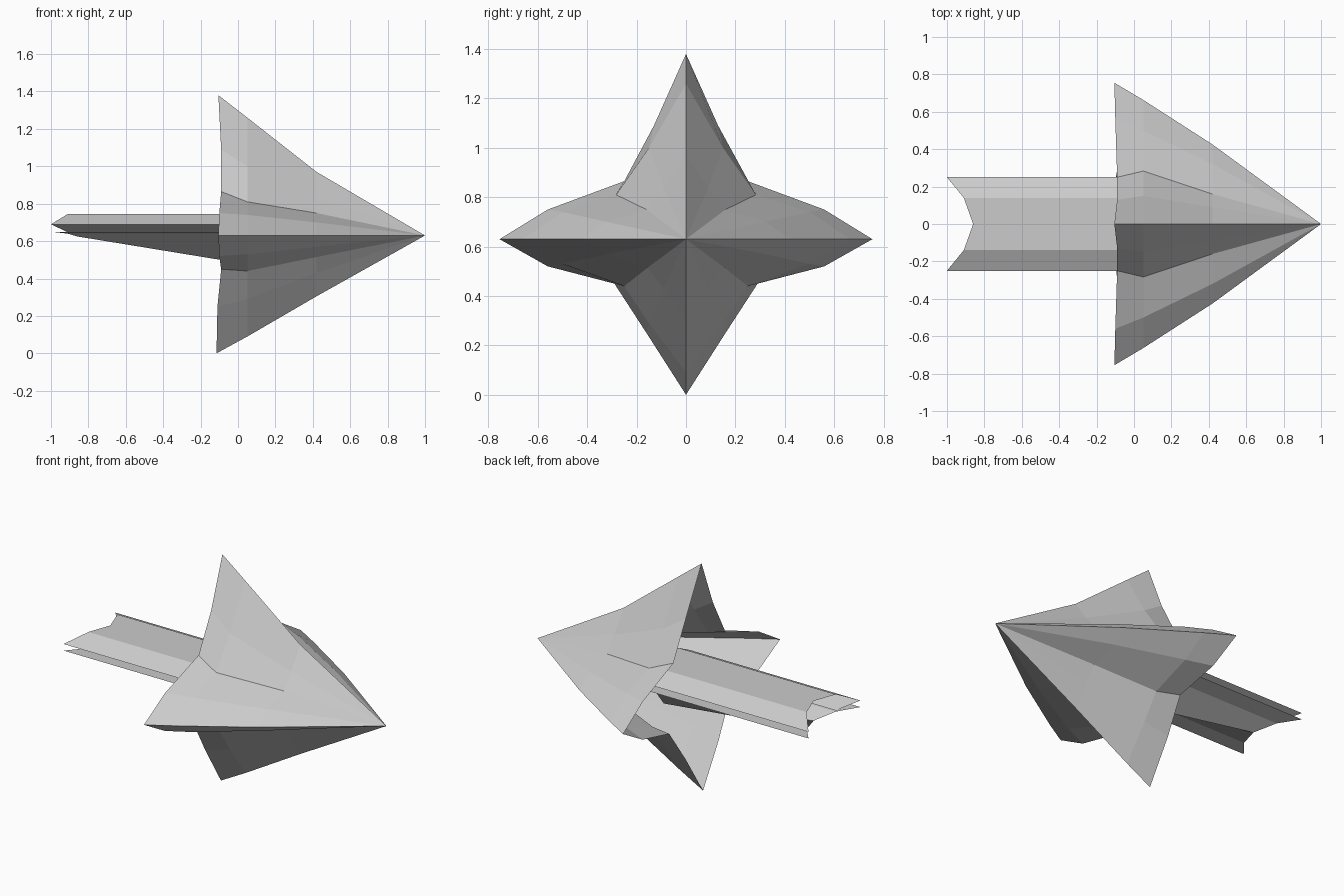
import bpy

if "Cube" in bpy.data.objects:
    bpy.data.objects.remove(bpy.data.objects["Cube"])

AXIS_Z = 0.63


def add_mesh(name, verts, faces):
    mesh = bpy.data.meshes.new(name)
    mesh.from_pydata(verts, [], faces)
    mesh.update()
    obj = bpy.data.objects.new(name, mesh)
    bpy.context.collection.objects.link(obj)
    return obj


def mirror_profile(half):
    """Close a half profile (running from y=0 to y=0) across the centre plane."""
    return half + [(p[0], -p[1], p[2]) for p in half[-2:0:-1]]


def bridge(a, b, n):
    return [(a + i, a + (i + 1) % n, b + (i + 1) % n, b + i) for i in range(n)]


# Arrow head: hollow four-pointed star shell tapering to a tip
base = [(0, .75), (.13, .46), (.25, .235), (.56, .12), (.755, 0),
        (.56, -.11), (.29, -.18), (.16, -.38), (0, -.63)]
base_x = [-.105, -.09, -.09, -.1, -.105, -.1, -.09, -.11, -.115]
shoulder = [(0, .63), (.15, .37), (.283, .18), (.50, .11), (.663, 0),
            (.50, -.10), (.25, -.19), (.15, -.34), (0, -.54)]
middle = [(0, .34), (.09, .21), (.16, .12), (.32, .07), (.425, 0),
          (.32, -.06), (.155, -.115), (.09, -.20), (0, -.325)]
stations = [(base, base_x), (shoulder, [.05] * 9), (middle, [.42] * 9)]
verts, faces = [], []
for profile, xs in stations:
    verts += mirror_profile([(x, y, z + AXIS_Z) for x, (y, z) in zip(xs, profile)])
n = len(verts) // 3
faces += bridge(0, n, n) + bridge(n, 2 * n, n)
verts.append((1, 0, AXIS_Z))
faces += [(2 * n + i, 2 * n + (i + 1) % n, 3 * n) for i in range(n)]
add_mesh("arrow_head", verts, faces)

# Tail: folded strip with a notched end and a deepening keel below
tail_end = mirror_profile([(-.86, 0, .745), (-.91, .14, .745), (-1, .25, .69),
                           (-.91, .14, .647), (-1, .25, .65), (-.91, .14, .64),
                           (-.86, 0, .625)])
FRONT = .15
tail_front = [(FRONT, y, z if y else (.745 if z > .7 else .46)) for x, y, z in tail_end]
m = len(tail_end)
add_mesh("tail_strip", tail_end + tail_front, bridge(0, m, m))
